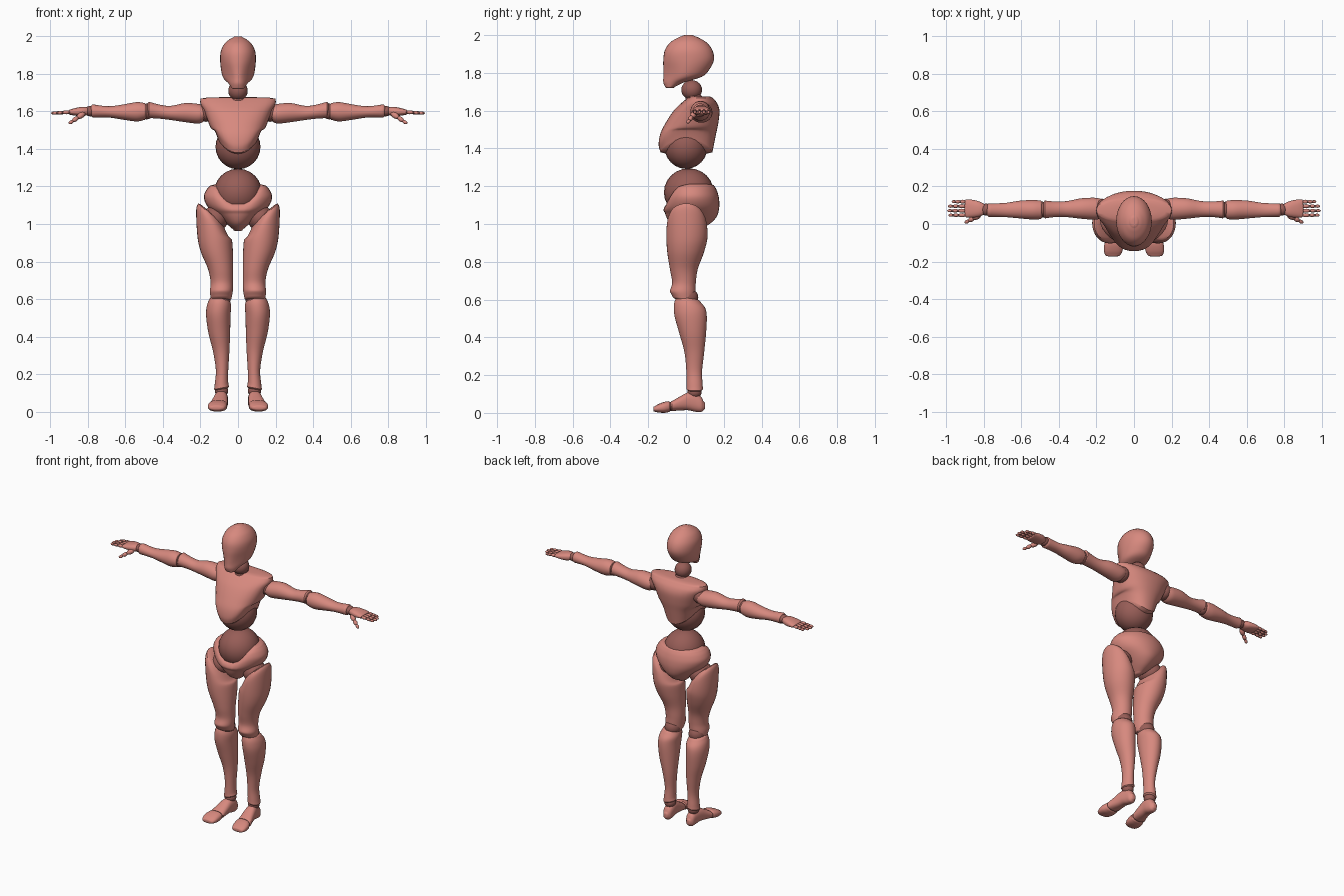
import bpy, bmesh
from math import sin, cos, pi, radians
from mathutils import Vector, Matrix

default_cube = bpy.data.objects.get("Cube")
if default_cube:
    bpy.data.objects.remove(default_cube, do_unlink=True)


def make_material(name, rgb):
    material = bpy.data.materials.new(name)
    material.use_nodes = True
    color = (*rgb, 1)
    material.diffuse_color = color
    material.node_tree.nodes["Principled BSDF"].inputs["Base Color"].default_value = color
    return material


SKIN = make_material("salmon pink", (.68, .25, .21))
JOINT = make_material("dark rose", (.31, .11, .095))
SIDES = {"left": 1, "right": -1}


def finish(name, bm, material, side=1):
    """Mirror to the given side, shade smooth with sharp rims, and link."""
    for v in bm.verts:
        v.co.x *= side
    bmesh.ops.recalc_face_normals(bm, faces=bm.faces)
    mesh = bpy.data.meshes.new(name)
    bm.to_mesh(mesh)
    bm.free()
    mesh.shade_smooth()
    mesh.set_sharp_from_angle(angle=radians(45))
    mesh.materials.append(material)
    obj = bpy.data.objects.new(name, mesh)
    bpy.context.scene.collection.objects.link(obj)
    return obj


def spline(a, b, c, d, t):
    return b + t * ((c - a) + t * (2*a - 5*b + 4*c - d + t * (3*(b - c) + d - a))) / 2


def loft(name, axis, keys, side=1, power=2, dome=.01, bend=None, segments=32, steps=5):
    """Skin key sections (position, low/high of first axis, low/high of second)."""
    rows = []
    for i in range(len(keys) - 1):
        near = [keys[max(i - 1, 0)], keys[i], keys[i + 1], keys[min(i + 2, len(keys) - 1)]]
        for s in range(steps):
            rows.append([spline(*values, s / steps) for values in zip(*near)])
    rows.append(list(keys[-1]))

    # rounded rims: a shrunken section just beyond each end
    def rim(row, inner, scale, reach):
        out = reach if row[0] > inner[0] else -reach
        u, v = (row[1] + row[2]) / 2, (row[3] + row[4]) / 2
        ru, rv = (row[2] - row[1]) / 2 * scale, (row[4] - row[3]) / 2 * scale
        return [row[0] + out, u - ru, u + ru, v - rv, v + rv]

    first, second, last, before = rows[0], rows[1], rows[-1], rows[-2]
    rows = ([rim(first, second, .5, dome), rim(first, second, .85, dome * .7)] + rows
            + [rim(last, before, .85, dome * .7), rim(last, before, .5, dome)])

    bm = bmesh.new()
    rings = []
    for pos, u0, u1, v0, v1 in rows:
        ring = []
        for k in range(segments):
            c, s = cos(2 * pi * k / segments), sin(2 * pi * k / segments)
            size = (abs(c)**power + abs(s)**power) ** (-1 / power)
            u = (u0 + u1) / 2 + (u1 - u0) / 2 * c * size
            v = (v0 + v1) / 2 + (v1 - v0) / 2 * s * size
            co = Vector({"x": (pos, u, v), "y": (u, pos, v), "z": (u, v, pos)}[axis])
            if bend:
                bend(co)
            ring.append(bm.verts.new(co))
        rings.append(ring)
    for low, high in zip(rings, rings[1:]):
        for k in range(segments):
            n = (k + 1) % segments
            bm.faces.new((low[k], low[n], high[n], high[k]))
    bm.faces.new(rings[0])
    bm.faces.new(rings[-1])
    return finish(name, bm, SKIN, side)


def ball(name, center, radii, side=1, material=JOINT, turn=Matrix(), detail=24):
    matrix = Matrix.Translation(center) @ turn @ Matrix.Diagonal((*radii, 1))
    bm = bmesh.new()
    bmesh.ops.create_uvsphere(bm, u_segments=detail, v_segments=detail // 2, radius=1, matrix=matrix)
    return finish(name, bm, material, side)


def bone(name, start, end, radius, side):
    """Slim rounded finger segment between two points."""
    start, end = Vector(start), Vector(end)
    turn = (end - start).to_track_quat("Z", "Y").to_matrix().to_4x4()
    half = (end - start).length / 2 + radius * .3
    ball(name, (start + end) / 2, (radius, radius, half), side, SKIN, turn, 12)


def ramp(value, low, high):
    t = min(max((value - low) / (high - low), 0), 1)
    return t * t * (3 - 2 * t)


# head: egg-shaped skull tapering to the chin
def taper_face(co):
    co.x *= 1 - .3 * ramp(-co.y, 0, .12) * ramp(-co.z, -1.9, -1.78)


loft("head", "z", [
    (1.725, -.045, .045, -.11, -.06), (1.75, -.06, .06, -.12, -.01),
    (1.78, -.08, .08, -.12, .085), (1.82, -.09, .09, -.12, .125),
    (1.87, -.095, .095, -.12, .148), (1.92, -.092, .092, -.112, .14),
    (1.96, -.073, .073, -.085, .11), (1.985, -.045, .045, -.045, .07),
    (1.995, -.025, .025, -.02, .045)], dome=.005, bend=taper_face)
ball("neck_joint", (0, .03, 1.71), (.052, .055, .052))
ball("neck_base", (0, .045, 1.65), (.05, .05, .045))


# chest: broad shoulders, lower rim arched up at the flanks
def arch_ribs(co):
    co.z += min((co.x / .12) ** 2, 1.1) * .085 * ramp(-co.z, -1.53, -1.38)


loft("chest", "z", [
    (1.38, -.105, .105, -.135, .14), (1.42, -.122, .122, -.145, .148),
    (1.48, -.137, .137, -.135, .16), (1.54, -.157, .157, -.105, .172),
    (1.6, -.18, .18, -.065, .177), (1.64, -.2, .2, -.025, .165),
    (1.668, -.2, .2, .01, .14)], power=2.3, dome=.008, bend=arch_ribs)
ball("waist_ball", (0, 0, 1.412), (.12, .115, .12))
ball("hip_ball", (0, .015, 1.167), (.128, .132, .128))


# pelvis: front rim dips between the hips
def dip_front(co):
    if co.z > 1.06:
        front = ramp(-co.y, -.02, .08) * (1 - ramp(abs(co.x), .03, .15))
        co.z = 1.06 + (co.z - 1.06) * (1 - .65 * front)


loft("pelvis", "z", [
    (.97, -.025, .025, -.035, .07), (1, -.06, .06, -.08, .125),
    (1.04, -.105, .105, -.105, .163), (1.09, -.16, .16, -.118, .176),
    (1.14, -.182, .182, -.115, .174), (1.18, -.17, .17, -.105, .162),
    (1.205, -.148, .148, -.092, .148)], dome=.008, bend=dip_front)


# legs
def slant_thigh(co):
    co.z += (co.x - .13) * .9 * ramp(co.z, .9, 1.03)
    co.z -= co.y * .2 * ramp(-co.z, -.66, -.6)


def slant_shin(co):
    co.z -= (co.y - .01) * .15 * ramp(co.z, .53, .6)
    co.z -= (co.x - .09) * .2 * ramp(-co.z, -.18, -.12)


def slant_foot(co):
    co.x += .08 * (-.02 - co.y) * ramp(-co.y, 0, .1)


for label, side in SIDES.items():
    ball(f"{label}_hip_joint", (.12, .01, 1.03), (.07, .08, .07), side)
    loft(f"{label}_thigh", "z", [
        (.6, .035, .145, -.07, .045), (.64, .028, .15, -.085, .05),
        (.69, .026, .146, -.073, .052), (.76, .026, .16, -.085, .062),
        (.85, .027, .198, -.099, .095), (.93, .034, .217, -.104, .114),
        (1, .055, .223, -.1, .108), (1.035, .075, .212, -.085, .088)],
        side, bend=slant_thigh)
    ball(f"{label}_knee", (.09, .005, .61), (.053, .06, .055), side)
    loft(f"{label}_shin", "z", [
        (.125, .048, .128, .002, .09), (.15, .052, .124, .003, .088),
        (.22, .052, .118, .002, .085), (.32, .046, .133, -.008, .096),
        (.42, .042, .158, -.035, .106), (.51, .04, .17, -.06, .11),
        (.565, .037, .166, -.064, .1), (.6, .045, .152, -.052, .075)],
        side, bend=slant_shin)
    ball(f"{label}_ankle", (.088, .045, .11), (.036, .038, .034), side)
    loft(f"{label}_foot", "y", [
        (-.075, .052, .148, .01, .062), (-.04, .054, .14, .012, .082),
        (.01, .054, .128, .014, .108), (.05, .053, .12, .006, .106),
        (.08, .058, .114, .005, .085), (.093, .068, .104, .015, .06)],
        side, power=2.4, dome=.008, bend=slant_foot)
    ball(f"{label}_toe_joint", (.103, -.08, .034), (.042, .02, .024), side)
    loft(f"{label}_toes", "y", [
        (-.165, .06, .142, .006, .035), (-.145, .052, .15, .002, .047),
        (-.115, .05, .152, 0, .058), (-.09, .052, .146, .005, .062)],
        side, power=2.5, dome=.008, bend=slant_foot)

# arms held straight out to the sides
for label, side in SIDES.items():
    ball(f"{label}_shoulder", (.17, .08, 1.595), (.05, .055, .05), side)
    loft(f"{label}_upper_arm", "x", [
        (.178, .03, .135, 1.55, 1.63), (.21, .023, .14, 1.536, 1.64),
        (.28, .028, .137, 1.543, 1.645), (.36, .037, .122, 1.555, 1.63),
        (.42, .037, .12, 1.562, 1.637), (.475, .03, .125, 1.565, 1.652)], side)
    ball(f"{label}_elbow", (.487, .077, 1.6), (.04, .042, .042), side)
    loft(f"{label}_forearm", "x", [
        (.497, .026, .125, 1.556, 1.645), (.54, .024, .128, 1.547, 1.65),
        (.61, .03, .124, 1.556, 1.638), (.69, .037, .112, 1.568, 1.628),
        (.775, .038, .11, 1.568, 1.638)], side)
    ball(f"{label}_wrist", (.788, .077, 1.602), (.03, .032, .028), side)
    loft(f"{label}_palm", "x", [
        (.8, .05, .108, 1.582, 1.622), (.83, .038, .122, 1.575, 1.625),
        (.87, .035, .13, 1.578, 1.618), (.897, .036, .13, 1.583, 1.61)],
        side, power=2.4, dome=.006)
    for finger, (y, length) in {"index": (.047, .09), "middle": (.071, .096),
                                "ring": (.095, .092), "little": (.119, .072)}.items():
        joints = [(.898 + length * part, y, 1.597 - .006 * part) for part in (0, .42, .73, 1)]
        for n in range(3):
            bone(f"{label}_{finger}_segment_{n + 1}", joints[n], joints[n + 1], .0105 - .001 * n, side)
            ball(f"{label}_{finger}_joint_{n + 1}", joints[n], (.008,) * 3, side, detail=10)
    thumb = [(.82, .05, 1.59), (.855, .03, 1.568), (.88, .018, 1.55), (.9, .008, 1.537)]
    for n in range(3):
        bone(f"{label}_thumb_segment_{n + 1}", thumb[n], thumb[n + 1], .016 - .003 * n, side)
